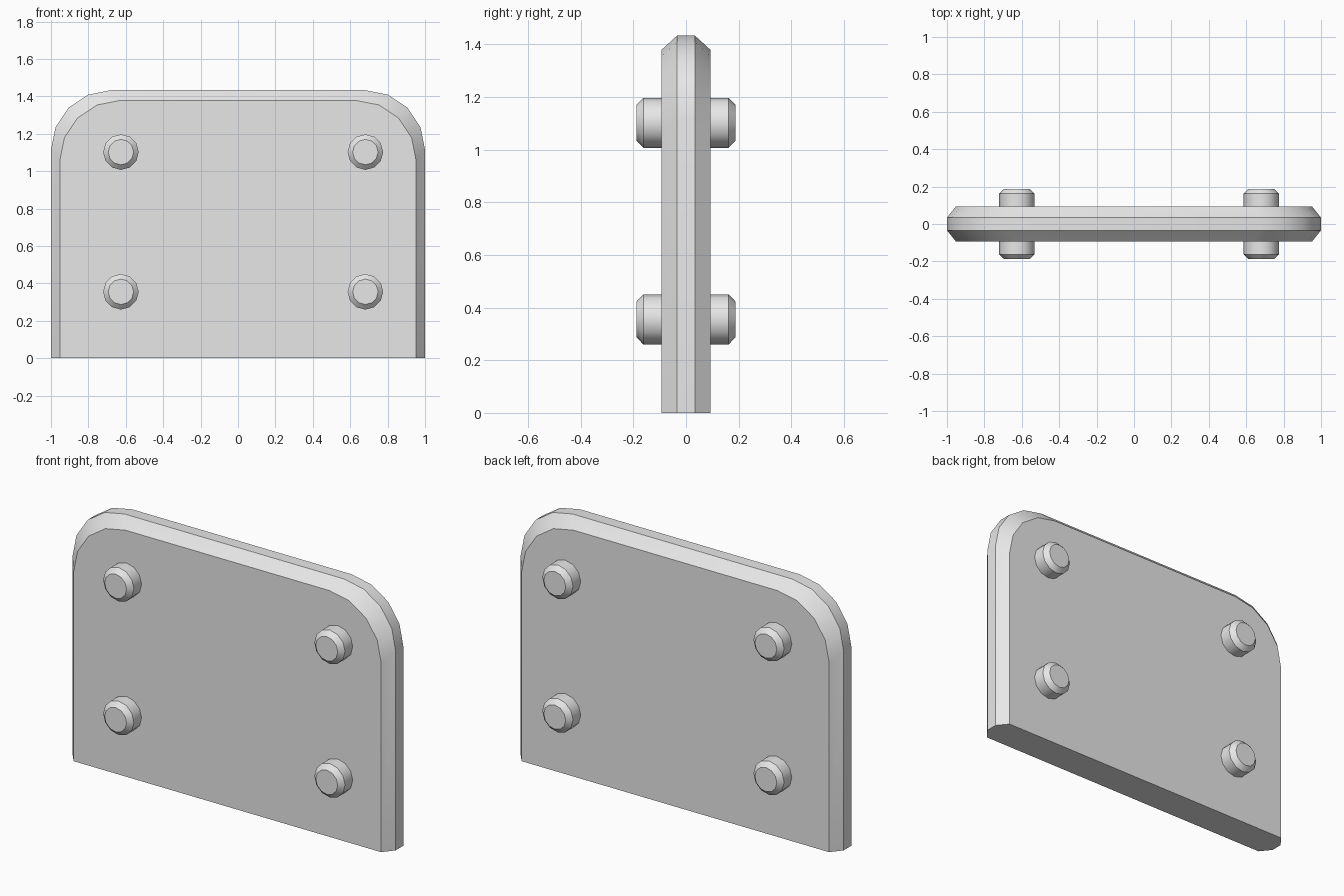
import bpy, bmesh, math

if "Cube" in bpy.data.objects:
    bpy.data.objects.remove(bpy.data.objects["Cube"], do_unlink=True)

grey = bpy.data.materials.new("plain_grey")
grey.use_nodes = True
colour = (0.8, 0.8, 0.8, 1)
grey.diffuse_color = colour
grey.node_tree.nodes["Principled BSDF"].inputs["Base Color"].default_value = colour


def loft(name, sections, location=(0, 0, 0)):
    """Skin closed (x, z) outlines placed along y, capping both ends."""
    bm = bmesh.new()
    rings = [[bm.verts.new((x, y, z)) for x, z in pts] for y, pts in sections]
    count = len(rings[0])
    for a, b in zip(rings, rings[1:]):
        for i in range(count):
            j = (i + 1) % count
            bm.faces.new((a[i], a[j], b[j], b[i]))
    bm.faces.new(rings[0])
    bm.faces.new(rings[-1])
    bmesh.ops.recalc_face_normals(bm, faces=bm.faces)
    mesh = bpy.data.meshes.new(name)
    bm.to_mesh(mesh)
    bm.free()
    mesh.materials.append(grey)
    obj = bpy.data.objects.new(name, mesh)
    obj.location = location
    bpy.context.collection.objects.link(obj)
    bpy.ops.object.select_all(action="DESELECT")
    obj.select_set(True)
    bpy.context.view_layer.objects.active = obj
    bpy.ops.object.shade_smooth_by_angle(angle=math.radians(35))
    return obj


def plate_outline(half_width, height, radius=0.32, steps=4):
    """Flat base with two rounded top corners."""
    side = [(half_width, 0)]
    for i in range(steps + 1):
        a = math.pi / 2 * i / steps
        side.append((half_width - radius + radius * math.cos(a),
                     height - radius + radius * math.sin(a)))
    return side + [(-x, z) for x, z in reversed(side)]


def circle(radius, sides=12):
    angles = [math.tau * i / sides for i in range(sides)]
    return [(radius * math.cos(a), radius * math.sin(a)) for a in angles]


# Bevelled plate
rim, face = plate_outline(1, 1.433), plate_outline(0.952, 1.378)
loft("plate", [(-0.094, face), (-0.034, rim), (0.034, rim), (0.094, face)])

# Chamfered pegs passing through the plate
shaft, cap = circle(0.095), circle(0.068)
for side, x in (("right", -0.626), ("left", 0.681)):
    for level, z in (("lower", 0.355), ("upper", 1.102)):
        loft(f"{level}_{side}_peg",
             [(-0.188, cap), (-0.162, shaft), (0.162, shaft), (0.188, cap)],
             (x, 0, z))
